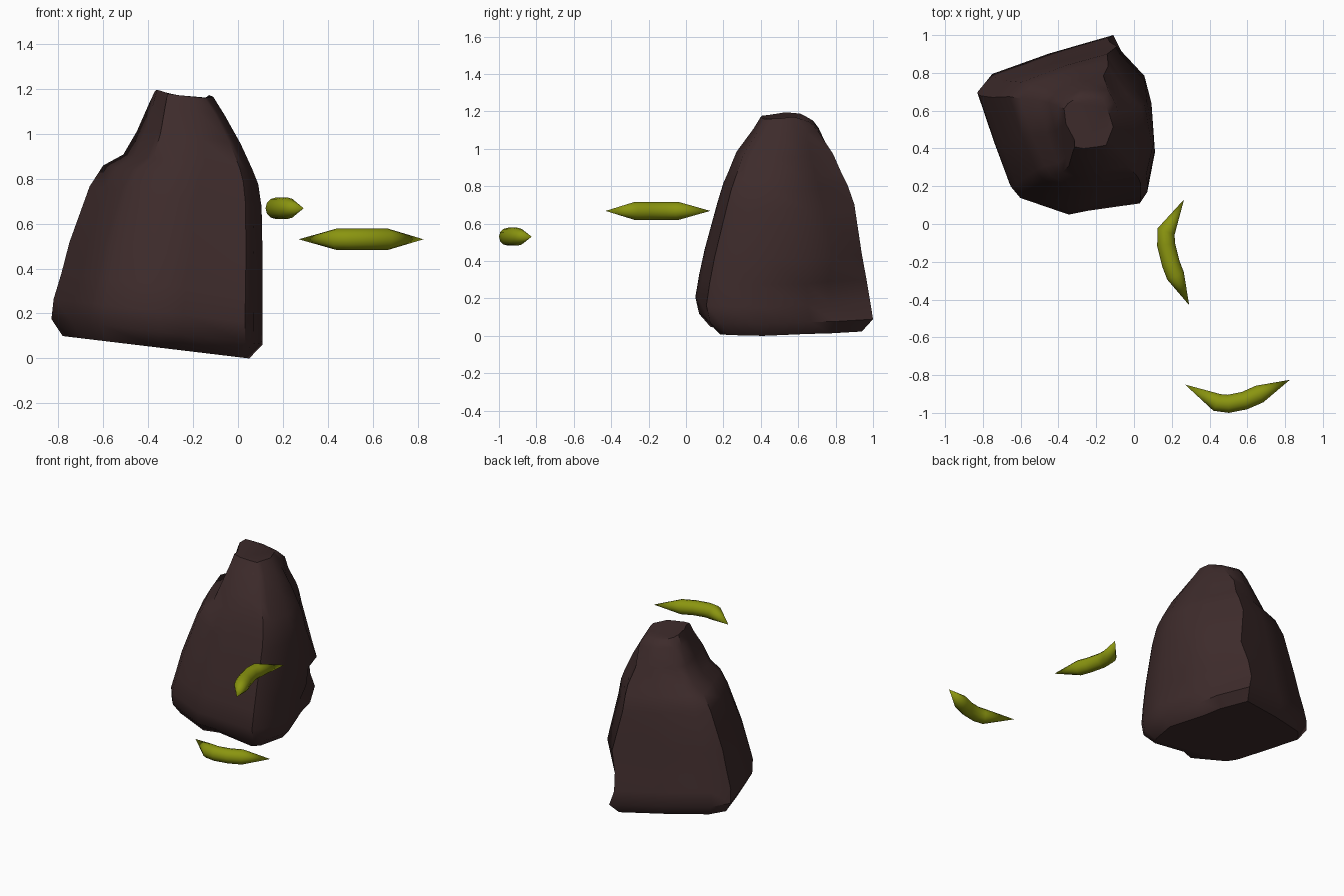
import bpy, bmesh, math
from mathutils import Vector

old = bpy.data.objects.get("Cube")
if old:
    bpy.data.objects.remove(old, do_unlink=True)


def material(name, rgb):
    m = bpy.data.materials.new(name)
    m.use_nodes = True
    m.diffuse_color = (*rgb, 1)
    bsdf = m.node_tree.nodes["Principled BSDF"]
    bsdf.inputs["Base Color"].default_value = (*rgb, 1)
    bsdf.inputs["Roughness"].default_value = 0.8
    return m


def loft(name, rings, mat, angle):
    """Skin a list of rings; a one-point ring closes to a tip."""
    bm = bmesh.new()
    loops = [[bm.verts.new(p) for p in ring] for ring in rings]
    n = max(len(l) for l in loops)
    for a, b in zip(loops, loops[1:]):
        for i in range(n):
            j = (i + 1) % n
            corners = [a[i % len(a)], a[j % len(a)], b[j % len(b)], b[i % len(b)]]
            bm.faces.new(list(dict.fromkeys(corners)))
    for end in (loops[0], loops[-1]):
        if len(end) > 2:
            bm.faces.new(end)
    bmesh.ops.recalc_face_normals(bm, faces=bm.faces)
    mesh = bpy.data.meshes.new(name)
    bm.to_mesh(mesh)
    bm.free()
    mesh.materials.append(mat)
    ob = bpy.data.objects.new(name, mesh)
    bpy.context.collection.objects.link(ob)
    bpy.ops.object.select_all(action="DESELECT")
    ob.select_set(True)
    bpy.context.view_layer.objects.active = ob
    bpy.ops.object.shade_smooth_by_angle(angle=math.radians(angle))
    return ob


stone = material("dark brown stone", (0.047, 0.024, 0.024))
leaf = material("yellow green", (0.255, 0.3, 0.005))

# Boulder: foot and summit outlines, in matching order
foot = [(-.83, .69), (-.75, .79), (-.45, .9), (-.11, 1), (.03, .8), (.07, .66),
        (.11, .38), (.07, .17), (.03, .11), (-.25, .07), (-.35, .05), (-.61, .14),
        (-.66, .2), (-.74, .42)]
summit = [(-.39, .64), (-.37, .67), (-.3, .72), (-.17, .7), (-.15, .65), (-.13, .6),
          (-.11, .53), (-.14, .45), (-.15, .42), (-.2, .41), (-.28, .4), (-.33, .41),
          (-.33, .45), (-.38, .55)]
# Level heights with the x and y extents of each
levels = [(0, -.78, .05, .13, .94), (.07, -.83, .11, .07, 1), (.16, -.82, .11, .05, .985),
          (.28, -.785, .11, .07, .965), (.42, -.75, .11, .1, .94), (.68, -.66, .105, .17, .9),
          (.78, -.6, .09, .2, .865), (.84, -.51, .065, .225, .835), (.95, -.45, .012, .27, .785),
          (1.07, -.4, -.06, .36, .71), (1.15, -.37, -.11, .4, .68)]


def fit(values, lo, hi):
    a, b = min(values), max(values)
    return [lo + (v - a) / (b - a) * (hi - lo) for v in values]


# Chips and swellings: outline point, lowest level, highest level, x and y shift
dents = [(3, .1, .3, -.03, 0), (4, 0, .1, -.04, 0), (4, .1, .3, -.06, -.02),
         (5, 0, .2, -.05, 0), (9, 0, .05, 0, .03),
         (4, .4, .5, .02, .02), (5, .4, .5, .02, 0),
         (3, .6, 1, -.07, 0), (4, .6, 1, -.05, -.02)]

rings = []
for z, x0, x1, y0, y1 in levels:
    t = (z / 1.15) ** 2.1
    outline = [Vector(f).lerp(Vector(s), t) for f, s in zip(foot, summit)]
    xs = fit([p.x for p in outline], x0, x1)
    ys = fit([p.y for p in outline], y0, y1)
    ring = []
    for i, (x, y) in enumerate(zip(xs, ys)):
        for point, low, high, dx, dy in dents:
            if i == point and low <= z <= high:
                x += dx
                y += dy
        # The whole stone leans, and its summit slopes down front and back
        h = z + .12 * (.05 - x)
        if z > 1.1:
            h -= .4 * max(0, y - .58) + .1 * max(0, .57 - y)
        ring.append((x, y, h))
    rings.append(ring)
loft("boulder", rings, stone, 46)

# Two curved pods, pointed at both ends
pods = {
    "front_pod": (.53, [(.27, -.85), (.44, -.945), (.5, -.952), (.585, -.935), (.665, -.9), (.825, -.825)]),
    "side_pod": (.668, [(.265, .13), (.17, -.04), (.17, -.11), (.195, -.21), (.22, -.275), (.292, -.43)]),
}
for name, (z, path) in pods.items():
    pts = [Vector((x, y, z)) for x, y in path]
    rings = [[pts[0]]]
    for i in range(1, len(pts) - 1):
        along = (pts[i + 1] - pts[i - 1]).normalized()
        side = along.cross(Vector((0, 0, 1)))
        rings.append([pts[i] + .048 * (side * math.cos(a) + Vector((0, 0, math.sin(a))))
                      for a in (math.tau * k / 12 for k in range(12))])
    rings.append([pts[-1]])
    loft(name, rings, leaf, 40)
